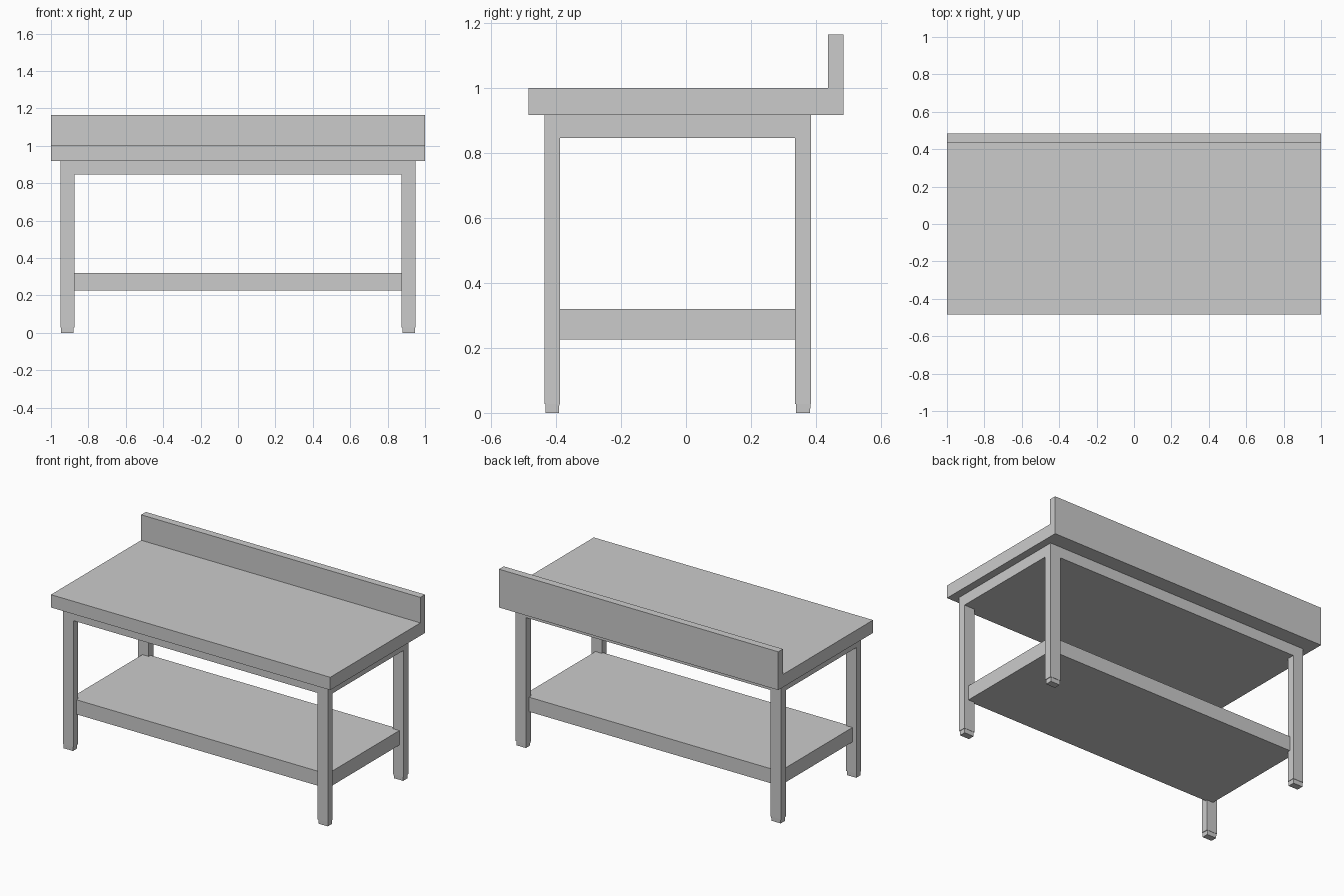
import bpy, bmesh
from mathutils import Vector

if "Cube" in bpy.data.objects:
    bpy.data.objects.remove(bpy.data.objects["Cube"])


def mesh_object(name, bm):
    bmesh.ops.recalc_face_normals(bm, faces=bm.faces)
    me = bpy.data.meshes.new(name)
    bm.to_mesh(me)
    bm.free()
    ob = bpy.data.objects.new(name, me)
    bpy.context.collection.objects.link(ob)
    return ob


def box(name, x, y, z, taper=1.0):
    """Box from (min, max) ranges; taper scales the bottom face."""
    bm = bmesh.new()
    bmesh.ops.create_cube(bm, size=1)
    c = Vector((sum(x) / 2, sum(y) / 2, sum(z) / 2))
    s = Vector((x[1] - x[0], y[1] - y[0], z[1] - z[0]))
    for v in bm.verts:
        k = taper if v.co.z < 0 else 1.0
        v.co = c + Vector((v.co.x * s.x * k, v.co.y * s.y * k, v.co.z * s.z))
    return mesh_object(name, bm)


# Worktop with upstand: L-shaped side profile (y, z) extruded along x
profile = [(-0.485, 0.917), (0.485, 0.917), (0.485, 1.165),
           (0.437, 1.165), (0.437, 1.0), (-0.485, 1.0)]
bm = bmesh.new()
face = bm.faces.new([bm.verts.new((-1, y, z)) for y, z in profile])
ext = bmesh.ops.extrude_face_region(bm, geom=[face], use_keep_orig=True)
bmesh.ops.translate(bm, vec=(2, 0, 0),
                    verts=[g for g in ext["geom"] if isinstance(g, bmesh.types.BMVert)])
mesh_object("worktop_with_upstand", bm)

# Apron under the worktop, flush with the outside of the legs
box("apron", (-0.95, 0.95), (-0.435, 0.385), (0.846, 0.917))

# Lower shelf, running into the legs
box("lower_shelf", (-0.92, 0.92), (-0.40, 0.355), (0.226, 0.32))

# Four legs with small inset feet
for side, sx in (("left", -1), ("right", 1)):
    for end, (y0, y1) in (("front", (-0.435, -0.388)), ("back", (0.336, 0.385))):
        xs = sorted((sx * 0.875, sx * 0.95))
        box(f"{end}_{side}_leg", xs, (y0, y1), (0.028, 0.847))
        box(f"{end}_{side}_foot", (xs[0] + 0.003, xs[1] - 0.003),
            (y0 + 0.002, y1 - 0.002), (0, 0.03), taper=0.96)
